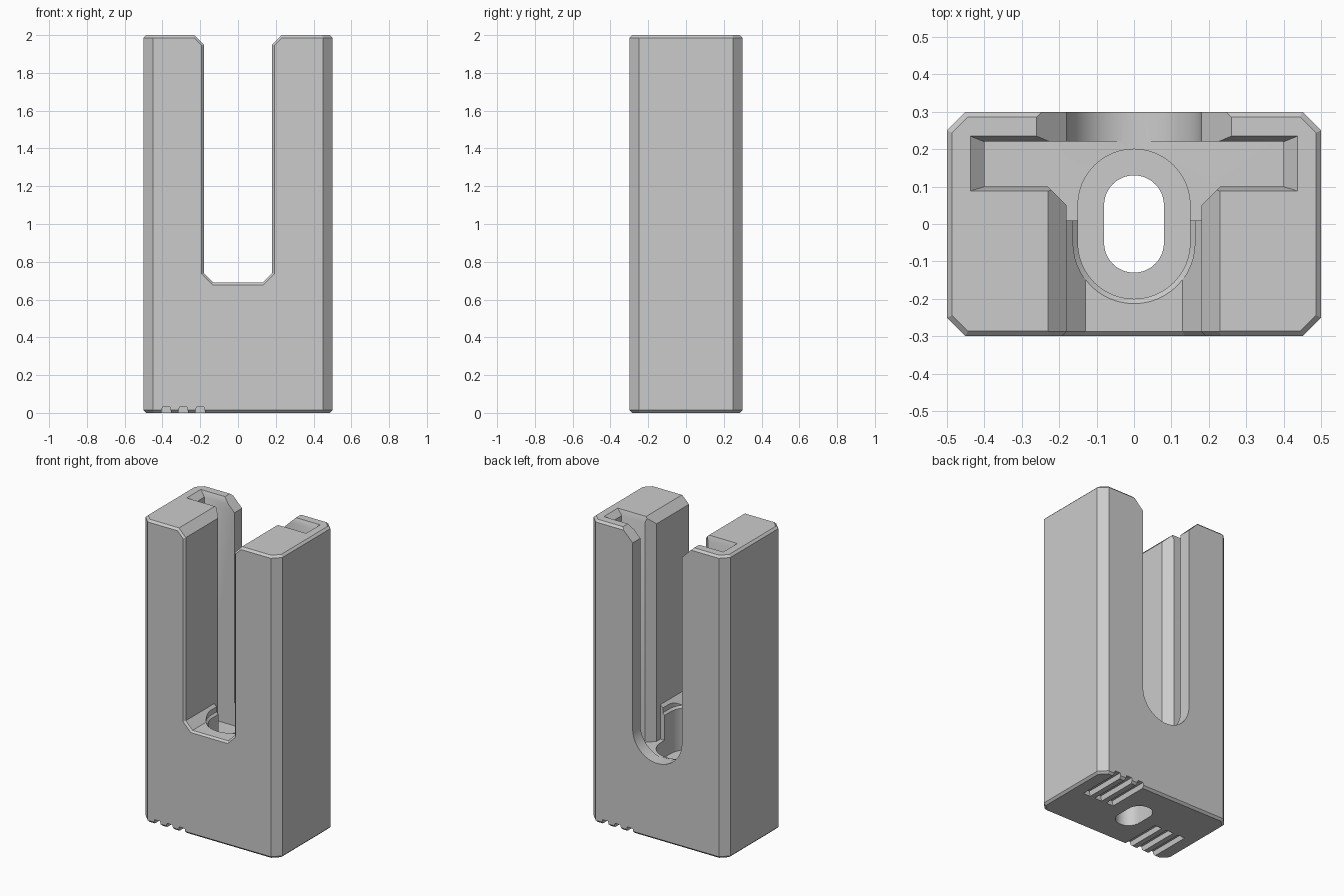
import bpy, bmesh, math

old = bpy.data.objects.get("Cube")
if old:
    bpy.data.objects.remove(old)

grey = bpy.data.materials.new("plain grey")
grey.use_nodes = True
grey.diffuse_color = (0.6, 0.6, 0.6, 1)
grey.node_tree.nodes["Principled BSDF"].inputs["Base Color"].default_value = (0.6, 0.6, 0.6, 1)


def loft(name, rings):
    """Closed solid through rings of equal point count."""
    bm = bmesh.new()
    loops = [[bm.verts.new(p) for p in ring] for ring in rings]
    for low, high in zip(loops, loops[1:]):
        for i in range(len(low)):
            j = (i + 1) % len(low)
            bm.faces.new((low[i], low[j], high[j], high[i]))
    bm.faces.new(loops[0])
    bm.faces.new(loops[-1])
    bmesh.ops.recalc_face_normals(bm, faces=bm.faces)
    mesh = bpy.data.meshes.new(name)
    bm.to_mesh(mesh)
    bm.free()
    mesh.materials.append(grey)
    obj = bpy.data.objects.new(name, mesh)
    bpy.context.collection.objects.link(obj)
    return obj


def plan(points, z):
    return [(x, y, z) for x, y in points]


def elevation(points, y):
    return [(x, y, z) for x, z in points]


def mirrored(half):
    """Right half outline, bottom to top, closed with its mirror image."""
    return half + [(-x, v) for x, v in reversed(half)]


def octagon(hx, hy, c):
    return mirrored([(hx - c, -hy), (hx, c - hy), (hx, hy - c), (hx - c, hy)])


def stadium(radius, straight, steps=24):
    pts = []
    for side, start in ((1, 0), (-1, math.pi)):
        for i in range(steps + 1):
            a = start + math.pi * i / steps
            pts.append((radius * math.cos(a), side * straight + radius * math.sin(a)))
    return pts


# Block with chamfered edges
HX, HY, TOP, EDGE = 0.5, 0.3, 2.0, 0.014
outer = octagon(HX, HY, 0.05)
inner = octagon(HX - EDGE, HY - EDGE, 0.042)
body = loft("slotted_block", [plan(inner, 0), plan(outer, EDGE),
                              plan(outer, TOP - EDGE), plan(inner, TOP)])
cutters = []


def cut(name, rings):
    cutters.append(loft(name, rings))


# Front slot with chamfered floor corners, flared mouth and bevelled rim
def slot_profile(o):
    k = o * 0.41
    return mirrored([(0.13 + k, 0.69 - o), (0.18 + o, 0.74 - k),
                     (0.18 + o, 1.95 - k), (0.33 + o, 2.1 - k)])


cut("front_slot", [elevation(slot_profile(0), -0.4), elevation(slot_profile(0), 0.1)])
cut("front_rim", [elevation(slot_profile(0.022), -0.31), elevation(slot_profile(0), -0.288)])

# T-shaped pocket behind the front slot
FLOOR = 0.512
pocket = mirrored([(0.18, 0.01), (0.18, 0.05), (0.23, 0.1), (0.4, 0.1), (0.4, 0.22)])
cut("pocket", [plan(pocket, FLOOR), plan(pocket, 2.1)])


def lead_in(hx, near, far):
    return mirrored([(hx, near), (hx, far)])


cut("pocket_lead_in", [plan(lead_in(0.4, 0.1, 0.22), 1.965),
                       plan(lead_in(0.44, 0.087, 0.236), 2.003),
                       plan(lead_in(0.44, 0.087, 0.236), 2.1)])

# Round-bottomed back slot with flared mouth
R = 0.18
arc = [(R * math.sin(a), 0.69 - R * math.cos(a))
       for a in (math.pi / 2 * (i + 0.5) / 20.5 for i in range(21))]
back = mirrored(arc + [(R, 1.92), (R + 0.18, 2.1)])
cut("back_slot", [elevation(back, 0.21), elevation(back, 0.4)])

# Screw recess with bevelled rim, and the through hole
cut("screw_recess", [plan(stadium(0.15, 0.05), 0.4), plan(stadium(0.15, 0.05), 0.677),
                     plan(stadium(0.163, 0.05), 0.69), plan(stadium(0.163, 0.05), 0.8)])
cut("screw_hole", [plan(stadium(0.08, 0.05), -0.1), plan(stadium(0.08, 0.05), 0.5)])

# Three grooves under the front right and three under the back left
for side in (-1, 1):
    for x in (0.38, 0.29, 0.2):
        profile = [(side * x + u, z) for u, z in mirrored([(0.029, -0.01), (0.02, 0.032)])]
        cut("groove", [elevation(profile, side * 0.01), elevation(profile, side * 0.4)])

# Carve the block, then drop the cutters
for tool in cutters:
    mod = body.modifiers.new(tool.name, "BOOLEAN")
    mod.operation = "DIFFERENCE"
    mod.solver = "EXACT"
    mod.object = tool
bpy.context.view_layer.update()
graph = bpy.context.evaluated_depsgraph_get()
carved = bpy.data.meshes.new_from_object(body.evaluated_get(graph))
body.modifiers.clear()
body.data = carved
for tool in cutters:
    bpy.data.objects.remove(tool)
carved.shade_smooth()
carved.set_sharp_from_angle(angle=math.radians(25))
